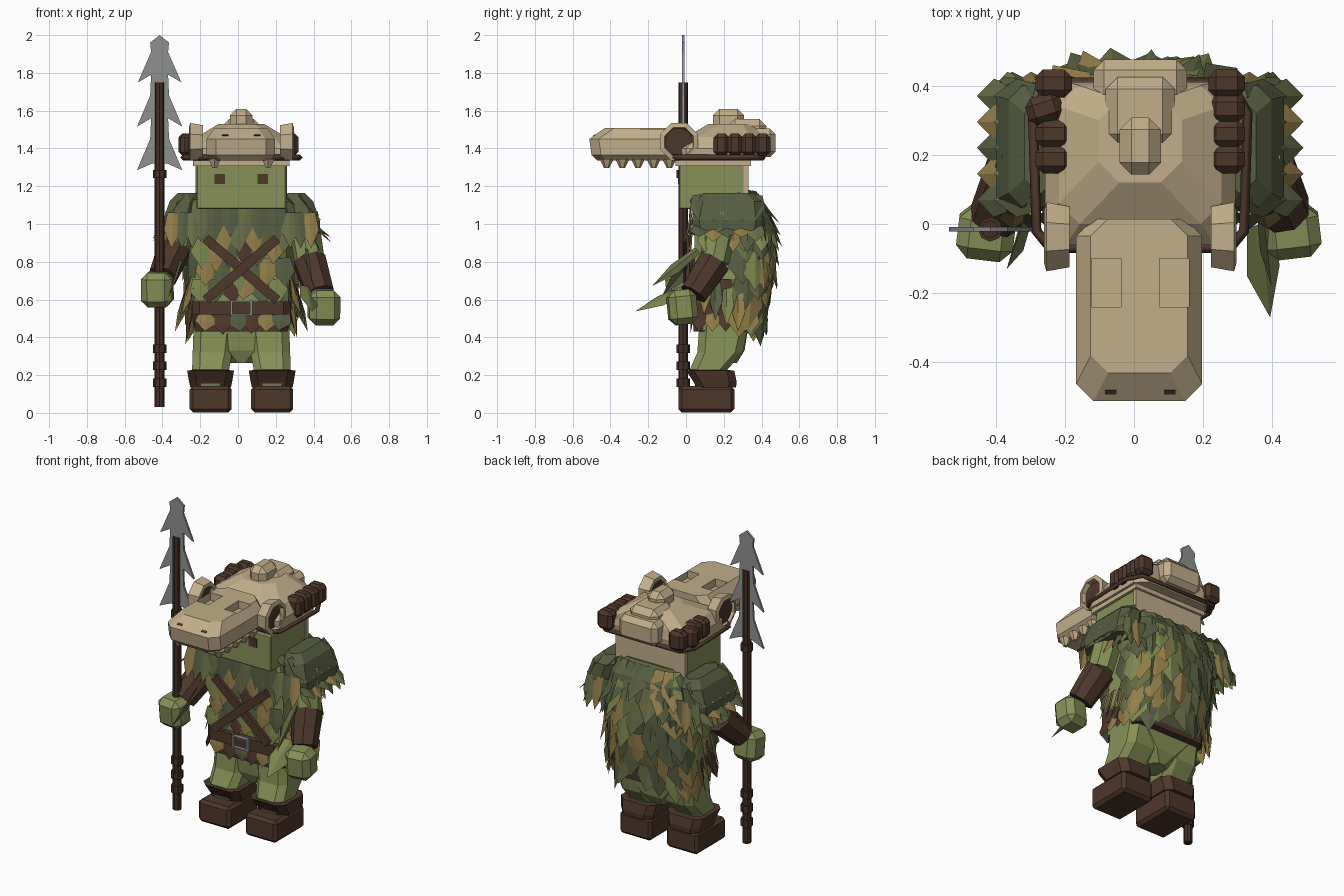
import bpy, bmesh, math, random
from mathutils import Vector

random.seed(4)
if "Cube" in bpy.data.objects:
    bpy.data.objects.remove(bpy.data.objects["Cube"])

CX = 0.018  # body centre line
SIDES = (("right", -1), ("left", 1))


def material(name, srgb):
    lin = [c / 12.92 if c < 0.04 else ((c + 0.055) / 1.055) ** 2.4 for c in srgb]
    m = bpy.data.materials.new(name)
    m.use_nodes = True
    m.diffuse_color = (*lin, 1)
    m.node_tree.nodes["Principled BSDF"].inputs["Base Color"].default_value = (*lin, 1)
    return m


SKIN = material("skin_green", (0.53, 0.57, 0.34))
LEAF = material("leaf_green", (0.49, 0.53, 0.30))
DARK = material("dark_olive", (0.34, 0.37, 0.25))
MOSS = material("moss_green", (0.41, 0.43, 0.27))
OCHRE = material("ochre", (0.58, 0.49, 0.28))
BROWN = material("brown_leather", (0.31, 0.215, 0.165))
WOOD = material("dark_wood", (0.27, 0.18, 0.14))
BONE = material("bone", (0.76, 0.68, 0.54))
IRON = material("iron", (0.56, 0.57, 0.56))
FOLIAGE = [DARK, MOSS, LEAF, OCHRE, BROWN]


def finish(name, bm, mats, loc=(0, 0, 0), rot=(0, 0, 0)):
    bmesh.ops.recalc_face_normals(bm, faces=bm.faces)
    me = bpy.data.meshes.new(name)
    bm.to_mesh(me)
    bm.free()
    for m in mats:
        me.materials.append(m)
    ob = bpy.data.objects.new(name, me)
    ob.location, ob.rotation_euler = loc, rot
    bpy.context.scene.collection.objects.link(ob)
    return ob


def box(name, center, size, mat, bevel=0.0, rot=(0, 0, 0)):
    bm = bmesh.new()
    bmesh.ops.create_cube(bm, size=1)
    bmesh.ops.scale(bm, vec=size, verts=bm.verts)
    if bevel:
        bmesh.ops.bevel(bm, geom=bm.edges[:], offset=bevel, segments=1, affect='EDGES')
    return finish(name, bm, [mat], center, rot)


def loft(name, rings, mat, c=0.04):
    """Stack of chamfered rectangles: (z, x half width, x centre, y front, y back)."""
    bm = bmesh.new()
    loops = []
    for z, hw, xc, y0, y1 in rings:
        a, b = xc - hw, xc + hw
        pts = [(a + c, y0), (b - c, y0), (b, y0 + c), (b, y1 - c),
               (b - c, y1), (a + c, y1), (a, y1 - c), (a, y0 + c)]
        loops.append([bm.verts.new((x, y, z)) for x, y in pts])
    for lo, hi in zip(loops, loops[1:]):
        for i in range(8):
            j = (i + 1) % 8
            bm.faces.new((lo[i], lo[j], hi[j], hi[i]))
    bm.faces.new(loops[0][::-1])
    bm.faces.new(loops[-1])
    return finish(name, bm, [mat])


def limb(name, p0, p1, r0, r1, mat, n=8):
    p0, p1 = Vector(p0), Vector(p1)
    bm = bmesh.new()
    bmesh.ops.create_cone(bm, cap_ends=True, segments=n, radius1=r0, radius2=r1,
                          depth=(p1 - p0).length)
    rot = (p1 - p0).to_track_quat('Z', 'Y').to_euler()
    return finish(name, bm, [mat], (p0 + p1) / 2, rot)


def leaf(bm, root, down, normal, width, mat_i, ridge=0.012, curl=0.03):
    """Pointed leaf with a raised middle rib."""
    root, down, normal = Vector(root), Vector(down), Vector(normal).normalized()
    s = down.cross(normal).normalized() * width / 2
    mid = root + down * 0.5 + normal * curl * 0.3
    tip = bm.verts.new(root + down + normal * curl)
    rl, rr, rc = [bm.verts.new(p) for p in (root - s * .7, root + s * .7, root + normal * ridge)]
    ml, mr, mc = [bm.verts.new(p) for p in (mid - s, mid + s, mid + normal * ridge)]
    for f in ((rl, rc, mc, ml), (rc, rr, mr, mc), (ml, mc, tip), (mc, mr, tip)):
        bm.faces.new(f).material_index = mat_i


# Boots, flared cuffs and bent legs
for side, s in SIDES:
    x = CX + s * 0.163
    box(side + "_boot", (x, 0.108, 0.072), (0.222, 0.295, 0.14), BROWN, 0.018)
    cuff = loft(side + "_boot_cuff", [(0.135, 0.108, x, 0.055, 0.265), (0.165, 0.114, x, 0.04, 0.268),
                                      (0.225, 0.124, x, 0.0, 0.255), (0.226, 0.1, x, 0.02, 0.23)], BROWN)
    loft(side + "_leg", [(0.14, 0.09, x, 0.05, 0.23), (0.23, 0.098, x, 0.02, 0.22),
                         (0.32, 0.105, x - s * .01, 0.06, 0.3), (0.46, 0.11, x - s * .02, 0.07, 0.33)], SKIN)
loft("pelvis", [(0.265, 0.06, CX, 0.11, 0.27), (0.33, 0.11, CX, 0.08, 0.31), (0.46, 0.22, CX, 0.065, 0.33)], SKIN)

# Torso, hem, belt and crossed straps
loft("torso", [(0.44, 0.25, CX, 0.05, 0.36), (0.62, 0.25, CX, 0.045, 0.36),
               (1.0, 0.23, CX, 0.045, 0.36), (1.13, 0.2, CX, 0.05, 0.34)], SKIN)
loft("hem", [(0.43, 0.245, CX, 0.04, 0.37), (0.53, 0.255, CX, 0.035, 0.375)], BROWN)
loft("belt", [(0.52, 0.262, CX, 0.01, 0.385), (0.59, 0.262, CX, 0.01, 0.385)], BROWN)
for s in (-1, 1):
    box("chest_strap", (CX, 0.002 + s * 0.006, 0.76), (0.5, 0.02, 0.05), BROWN, rot=(0, s * 0.71, 0))
for s in (-1, 1):
    box("buckle_side", (CX + s * 0.052, 0.0, 0.555), (0.012, 0.02, 0.08), IRON)
    box("buckle_bar", (CX, 0.0, 0.555 + s * 0.034), (0.11, 0.02, 0.008), IRON)

# Arms, bracers, hands and shoulder pads
ARMS = {"left": ((0.34, 0.2, 1.05), (0.38, 0.15, 0.8), (0.435, 0.04, 0.63), (0.455, -0.02, 0.56)),
        "right": ((-0.3, 0.2, 1.05), (-0.34, 0.15, 0.86), (-0.4, 0.02, 0.72), (-0.427, -0.025, 0.653))}
for side, s in SIDES:
    shoulder, elbow, wrist, hand = ARMS[side]
    limb(side + "_upper_arm", shoulder, elbow, 0.085, 0.08, SKIN)
    limb(side + "_bracer", elbow, wrist, 0.092, 0.078, BROWN)
    box(side + "_hand", hand, (0.165, 0.15, 0.185), SKIN, 0.035, (0.1, 0, s * 0.12))
    loft(side + "_shoulder_pad", [(0.95, 0.07, CX + s * 0.345, 0.04, 0.4), (1.02, 0.08, CX + s * 0.335, 0.03, 0.41),
                                  (1.12, 0.075, CX + s * 0.305, 0.05, 0.4), (1.165, 0.045, CX + s * 0.29, 0.09, 0.36)], DARK)

# Cloak hump on the back with overlapping leaves
PROFILE = [(0.46, 0.25, 0.37), (0.65, 0.28, 0.43), (0.92, 0.285, 0.455), (1.1, 0.255, 0.415), (1.18, 0.21, 0.34)]
loft("cloak_base", [(z, hw, CX, 0.24, yb) for z, hw, yb in PROFILE], DARK, 0.06)


def cloak_point(z, t):
    for (za, ha, ya), (zb, hb, yb) in zip(PROFILE, PROFILE[1:]):
        if z <= zb:
            k = max(0, (z - za) / (zb - za))
            hw, y = ha + (hb - ha) * k, ya + (yb - ya) * k
            break
    sx = math.copysign(abs(math.sin(t)) ** 0.7, t)
    return Vector((CX + hw * sx, 0.24 + (y - 0.24) * abs(math.cos(t)) ** 0.6, z))


bm = bmesh.new()
for row in range(7):
    z = 1.17 - row * 0.098
    for i in range(9):
        t = math.radians(-80 + 20 * (i + 0.5 * (row % 2)) + random.uniform(-4, 4))
        t = max(-1.45, min(1.45, t))
        p = cloak_point(z, t)
        n = Vector((math.sin(t), math.cos(t), 0.1))
        length = random.uniform(0.17, 0.24)
        q = cloak_point(max(0.46, z - length), t)
        down = Vector((q.x - p.x, q.y - p.y, -length))
        colour = [0, 3, 1, 0, 2, 0, 1, 3][(i * 3 + row * 5 + random.randint(0, 1)) % 8]
        leaf(bm, p + n * 0.005, down, n, random.uniform(0.12, 0.16), colour, 0.018, random.uniform(0.03, 0.065))
finish("cloak_leaves", bm, FOLIAGE)

# Leaves over the chest and below the belt: (top, length, colours across)
bm = bmesh.new()
CHEST = [(0.53, .105, (3, 4, 0, 4, 3, 0)), (0.71, .13, (2, 0, 4, 3, 0, 2)), (0.82, .17, (3, 0, 2, 0, 3, 0)),
         (0.95, .19, (2, 3, 0, 4, 0, 3)), (1.02, .17, (0, 3, 1, 3, 0, 1)), (1.13, .23, (1, 0, 0, 1, 0, 0))]
for row, (z, length, colours) in enumerate(CHEST):
    for i, colour in enumerate(colours):
        x = CX + (i - 2.5 + 0.22 * (-1) ** row) * 0.08
        leaf(bm, (x, 0.04 - row * 0.002, z), (random.uniform(-.02, .02), -0.005, -length * random.uniform(.85, 1.1)),
             (0, -1, 0), 0.115, colour, 0.008, 0.012)
for s in (-1, 1):
    # Hem, waist and collar leaves along each flank
    for i in range(5):
        y = 0.07 + i * 0.07
        leaf(bm, (CX + s * 0.255, y, 0.53), (s * 0.01, 0, -0.1), (s, 0, 0), 0.08, (4, 3, 4, 0, 3)[i], 0.008, 0.02)
        leaf(bm, (CX + s * 0.25, y, 0.71), (0, 0, -0.13), (s, 0, 0), 0.09, (0, 3, 4, 0, 1)[i], 0.008, 0.02)
        leaf(bm, (CX + s * 0.21, y, 1.16), (s * 0.08, 0, -0.1), (s, 0, 1), 0.1, i % 2)
    # Broad leaves draped over each pad, and the fringe under it
    for i in range(5):
        y = 0.07 + i * 0.075
        bands = (1, 3, 1, 3, 0) if s < 0 else (0, 0, 1, 0, 0)
        leaf(bm, (CX + s * 0.30, y, 1.15), (s * 0.1, 0, -0.15), (s, 0, .7), 0.1, bands[i], 0.012, 0.03)
        leaf(bm, (CX + s * 0.385, y, 0.99), (s * 0.06, 0, -random.uniform(.07, .1)), (s, 0, .5), 0.1, (0, 3, 0, 3, 1)[i])
        leaf(bm, (CX + s * 0.36, y + .03, 0.97), (s * 0.03, 0, -0.12), (s, 0, 0), 0.08, (2, 0, 3, 0, 2)[i])
    for i in range(3):
        x = CX + s * (0.25 + i * 0.055)
        leaf(bm, (x, 0.035, 1.06), (s * 0.01, -0.02, -0.19), (0, -1, 0), 0.09, (1, 0, 3)[i])
        leaf(bm, (x, 0.40, 1.04), (s * 0.01, 0.01, -0.2), (0, 1, 0), 0.09, (0, 3, 1)[i])
    # Loose leaves beside the waist
    for i in range(4):
        leaf(bm, (CX + s * (0.255 + i * 0.012), 0.1 + i * 0.06, 0.72 - i * 0.03),
             (s * 0.035, 0.01, -0.2), (s, -0.6, 0), 0.08, (3, 0, 2, 3)[i])
# Long leaves sweeping forward
leaf(bm, (0.36, 0.0, 0.66), (0.02, -0.27, -0.15), (0.5, 0, 1), 0.11, 2)
leaf(bm, (0.36, 0.06, 0.86), (0.01, -0.24, -0.2), (1, 0, 0.4), 0.06, 1)
leaf(bm, (-0.3, 0.03, 0.8), (-0.04, -0.16, -0.2), (-1, 0, 0.4), 0.07, 0)
finish("body_leaves", bm, FOLIAGE)

# Head with square eyes
box("head", (CX, 0.14, 1.21), (0.475, 0.355, 0.26), SKIN, 0.006)
for s in (-1, 1):
    box("eye", (CX + s * 0.114, -0.039, 1.238), (0.055, 0.009, 0.055), BROWN)
box("neck_guard", (CX, 0.318, 1.22), (0.485, 0.025, 0.24), BONE)
box("helmet_rim", (CX, 0.145, 1.325), (0.51, 0.4, 0.035), BONE)

# Skull helmet: dome, stepped crest, snout
loft("skull_dome", [(1.335, 0.27, CX, -0.06, 0.4), (1.4, 0.275, CX, -0.06, 0.41),
                    (1.46, 0.235, CX, 0.0, 0.4), (1.53, 0.12, CX, 0.12, 0.36)], BONE, 0.06)
box("crest_back", (CX, 0.41, 1.43), (0.27, 0.13, 0.15), BONE, 0.03)
box("crest_middle", (CX, 0.325, 1.49), (0.2, 0.2, 0.13), BONE, 0.035)
box("crest_top", (CX, 0.225, 1.55), (0.12, 0.165, 0.12), BONE, 0.035)
snout = loft("snout", [(1.335, 0.15, CX - .003, -0.47, 0.0), (1.365, 0.182, CX - .003, -0.5, 0.01),
                       (1.45, 0.182, CX - .003, -0.512, 0.015), (1.508, 0.14, CX - .003, -0.43, 0.015)], BONE, 0.05)
for s in (-1, 1):
    cutter = box("socket_cutter", (CX + s * 0.098, -0.17, 1.51), (0.085, 0.14, 0.1), BONE)
    cutter.hide_render = True
    cutter.display_type = 'WIRE'
    cut = snout.modifiers.new("socket", 'BOOLEAN')
    cut.operation, cut.object = 'DIFFERENCE', cutter
    box("nostril", (CX + s * 0.085, -0.485, 1.469), (0.034, 0.014, 0.006), BROWN, rot=(0.61, 0, 0))
    for i in range(5):
        y = -0.42 + i * 0.083
        limb("tooth", (CX + s * 0.142, y, 1.345), (CX + s * 0.142, y, 1.297), 0.038, 0.014, BONE, 6)

# Ring shaped brow bones with leather filling
for s in (-1, 1):
    bm = bmesh.new()
    rings = []
    for x, r in ((-.037, .07), (-.037, .095), (.03, .108), (.037, .082)):
        rings.append([bm.verts.new((s * x, r * math.cos(a), r * math.sin(a)))
                      for a in (math.pi * (k + .5) / 4 for k in range(8))])
    for a, b in zip(rings, rings[1:] + rings[:1]):
        for i in range(8):
            j = (i + 1) % 8
            bm.faces.new((a[i], a[j], b[j], b[i]))
    c = Vector((CX + s * 0.241, -0.037, 1.435))
    finish("brow_ring", bm, [BONE], c)
    limb("brow_filling", c - Vector((.02, 0, 0)), c + Vector((.01, 0, 0)), 0.078, 0.078, BROWN)

# Cord around the helmet and leather rolls
curve = bpy.data.curves.new("helmet_cord", 'CURVE')
curve.dimensions, curve.bevel_depth, curve.bevel_resolution = '3D', 0.015, 0
spline = curve.splines.new('POLY')
cord = [(-.26, -.07), (.26, -.07), (.3, -.02), (.31, .32), (.26, .41), (-.26, .41), (-.31, .32), (-.3, -.02)]
spline.points.add(len(cord) - 1)
for pt, (x, y) in zip(spline.points, cord):
    pt.co = (CX + x, y, 1.352, 1)
spline.use_cyclic_u = True
curve.materials.append(BROWN)
bpy.context.scene.collection.objects.link(bpy.data.objects.new("helmet_cord", curve))
for side, s in SIDES:
    for i in range(4):
        turned = 0.3 if s < 0 and i == 2 else 0
        box(side + "_leather_roll", (CX + s * 0.25 - turned * .09, 0.187 + i * 0.073, 1.42),
            (0.105, 0.082, 0.12), BROWN, 0.022, (0, 0, turned))

# Spear: shaft, bindings and barbed blade
SX, SY = -0.415, -0.015
limb("spear_shaft", (SX, SY, 0.03), (SX, SY, 1.75), 0.026, 0.026, WOOD)
for z in (0.16, 0.25, 0.34, 1.265):
    limb("spear_binding", (SX, SY, z - .022), (SX, SY, z + .022), 0.036, 0.036, WOOD)
half = [(0, 2.0), (.05, 1.96), (.045, 1.91), (.115, 1.75), (.045, 1.79), (.05, 1.68), (.12, 1.515),
        (.045, 1.56), (.05, 1.45), (.12, 1.285), (.04, 1.32)]
bm = bmesh.new()
face = bm.faces.new([bm.verts.new((x, 0, z)) for x, z in half + [(-x, z) for x, z in half[:0:-1]]])
ext = bmesh.ops.extrude_face_region(bm, geom=[face])
bmesh.ops.translate(bm, vec=(0, 0.012, 0), verts=[v for v in ext["geom"] if isinstance(v, bmesh.types.BMVert)])
finish("spear_blade", bm, [IRON], (SX, SY - 0.006, 0))
